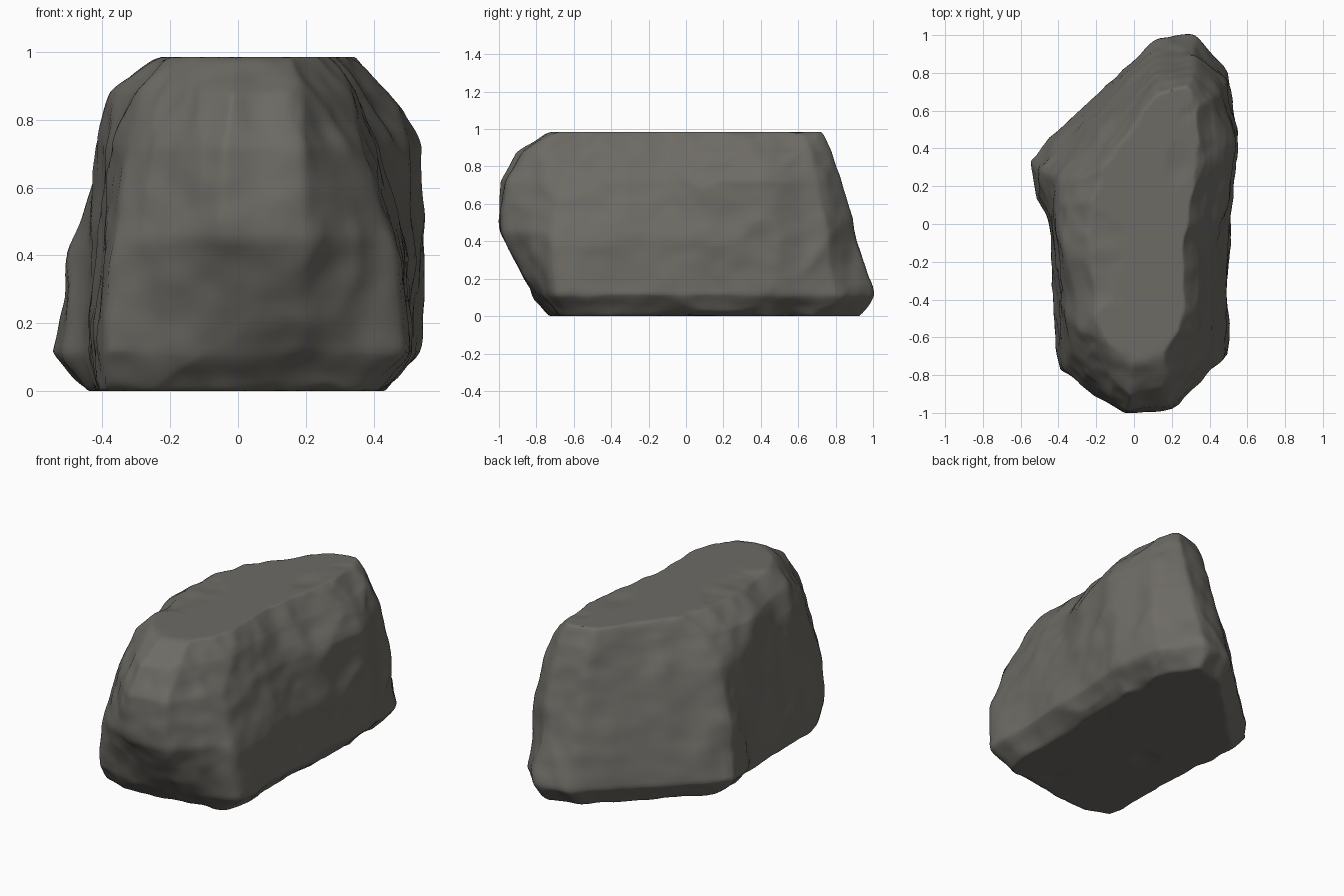
import bpy
import bmesh
from mathutils import Vector, noise

default_cube = bpy.data.objects.get("Cube")
if default_cube:
    bpy.data.objects.remove(default_cube, do_unlink=True)

# Rock outlines in hundredths, from the ground up. Every ring starts at the
# front nose and runs counter-clockwise past the same twelve corners.
LAYERS = {
    -1: [(14, -69), (37, -64), (42, 0), (42, 45), (38, 78), (27, 92),
         (10, 87), (-43, 34), (-41, -5), (-40, -70), (-20, -71), (-5, -70)],
    11: [(18, -80), (50, -70), (52, 0), (53, 45), (50, 80), (32, 100),
         (12, 98), (-58, 33), (-43, -5), (-40, -79), (-22, -81), (-4, -81)],
    45: [(20, -98), (46, -73), (49, -10), (55, 42), (50, 76), (32, 90),
         (10, 88), (-50, 28), (-42, -4), (-38, -77), (-20, -91), (-5, -99)],
    72: [(19, -96), (37, -67), (43, -12), (55, 42), (47, 70), (32, 83),
         (12, 80), (-41, 25), (-41, -4), (-33, -68), (-18, -87), (-4, -99)],
    88: [(19, -84), (33, -52), (34, -11), (45, 40), (41, 67), (31, 78),
         (12, 74), (-31, 22), (-38, -5), (-27, -58), (-15, -77), (-2, -92)],
    99: [(16, -71), (26, -41), (25, -8), (33, 30), (34, 62), (28, 72),
         (12, 68), (-17, 30), (-25, -5), (-21, -48), (-12, -62), (-1, -75)],
}
TOP = 0.985


def add_ring(bm, height, outline):
    return [bm.verts.new((x / 100, y / 100, height / 100)) for x, y in outline]


def add_cap(bm, ring):
    """Close a ring with a fan of triangles around its middle."""
    middle = sum((v.co for v in ring), Vector()) / len(ring)
    centre = bm.verts.new(middle)
    for a, b in zip(ring, ring[1:] + ring[:1]):
        bm.faces.new((a, b, centre))


def refine(bm, smoothing):
    """Split every face, then soften the edges a little."""
    bmesh.ops.subdivide_edges(bm, edges=bm.edges[:], cuts=1, use_grid_fill=True)
    bmesh.ops.smooth_vert(bm, verts=bm.verts[:], factor=smoothing,
                          use_axis_x=True, use_axis_y=True, use_axis_z=True)


def weathering(point):
    """Broad lumps, chipped ledges and fine grain."""
    lumps = noise.noise(point * 3) * 0.014
    ledges = abs(noise.noise(Vector((point.x * 4, point.y * 4, point.z * 2.5)))) * -0.03
    grain = noise.noise(point * 11) * 0.007
    return lumps + ledges + grain + 0.008


# Rock body
bm = bmesh.new()
rings = [add_ring(bm, height, outline) for height, outline in LAYERS.items()]
for lower, upper in zip(rings, rings[1:]):
    for i in range(len(lower)):
        j = (i + 1) % len(lower)
        bm.faces.new((lower[i], lower[j], upper[j], upper[i]))
add_cap(bm, rings[0])
add_cap(bm, rings[-1])
bmesh.ops.recalc_face_normals(bm, faces=bm.faces[:])

for smoothing in (0.0, 0.15, 0.4, 0.5):
    refine(bm, smoothing)

# Weathered surface, with flat top and base
bm.normal_update()
shifts = [(v, v.normal * weathering(v.co)) for v in bm.verts]
for v, shift in shifts:
    v.co += shift
    v.co.z = min(max(v.co.z, 0), TOP)

mesh = bpy.data.meshes.new("rock")
bm.to_mesh(mesh)
bm.free()
rock = bpy.data.objects.new("rock", mesh)
bpy.context.collection.objects.link(rock)

# Stone colour
stone = bpy.data.materials.new("grey_brown_stone")
stone.use_nodes = True
colour = (0.155, 0.147, 0.130, 1.0)
stone.diffuse_color = colour
shader = stone.node_tree.nodes["Principled BSDF"]
shader.inputs["Base Color"].default_value = colour
shader.inputs["Roughness"].default_value = 0.9
mesh.materials.append(stone)

bpy.context.view_layer.objects.active = rock
rock.select_set(True)
bpy.ops.object.shade_smooth_by_angle(angle=0.9)
